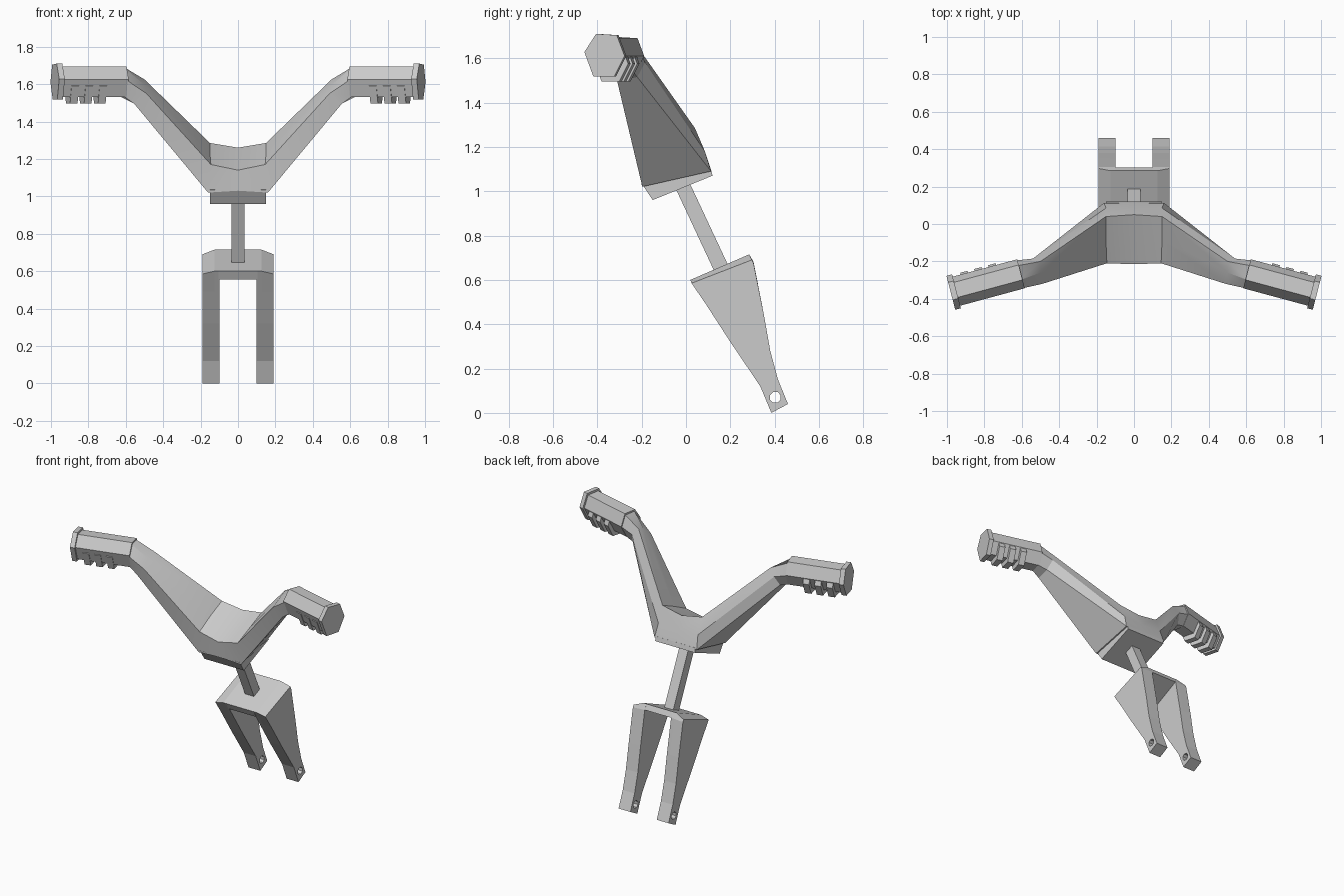
import bpy, bmesh, math

if "Cube" in bpy.data.objects:
    bpy.data.objects.remove(bpy.data.objects["Cube"])


def loft(name, rings, cap_start=True, cap_end=True, mirror=False, smooth=False):
    """Skin a list of equal-length rings into one object."""
    bm = bmesh.new()
    vs = [[bm.verts.new(p) for p in r] for r in rings]
    n = len(rings[0])
    for a, b in zip(vs, vs[1:]):
        for i in range(n):
            j = (i + 1) % n
            bm.faces.new((a[i], a[j], b[j], b[i]))
    if cap_start:
        bm.faces.new(vs[0][::-1])
    if cap_end:
        bm.faces.new(vs[-1])
    bmesh.ops.recalc_face_normals(bm, faces=bm.faces)
    mesh = bpy.data.meshes.new(name)
    bm.to_mesh(mesh)
    bm.free()
    ob = bpy.data.objects.new(name, mesh)
    bpy.context.collection.objects.link(ob)
    if smooth:
        bpy.ops.object.select_all(action='DESELECT')
        ob.select_set(True)
        bpy.context.view_layer.objects.active = ob
        bpy.ops.object.shade_smooth_by_angle(angle=math.radians(25))
    if mirror:
        ob.modifiers.new("mirror", 'MIRROR').use_axis[0] = True
    return ob


# Grip cross-section: back, top back, top front, front, bottom front, bottom back
HEX = [(.075, 0), (.045, .08), (-.035, .085), (-.08, .015), (-.045, -.08), (.035, -.08)]


def grip_ring(x, scale=1.0, dy=0.0, dz=0.0):
    cy = -.265 - (x - .61) * .27
    return [(x + .26 * y * scale, cy + y * scale + dy, 1.61 + z * scale + dz)
            for y, z in HEX]


# Handlebar, right half mirrored
center = [(0, .085, 1.17), (0, .05, 1.26), (0, -.08, 1.20),
          (0, -.215, 1.14), (0, -.20, 1.03), (0, .115, 1.09)]
shoulder = [(.15, .085, 1.18), (.15, .04, 1.285), (.15, -.085, 1.23),
            (.145, -.21, 1.17), (.16, -.197, 1.02), (.16, .113, 1.09)]
elbow = [(.54, -.185, 1.58), (.50, -.20, 1.625), (.50, -.26, 1.595),
         (.49, -.32, 1.55), (.555, -.31, 1.495), (.56, -.22, 1.515)]
loft("handlebar", [center, shoulder, elbow, grip_ring(.62, .96)],
     cap_start=False, mirror=True, smooth=True)

# Clamp plate under the handlebar
loft("clamp_plate", [
    [(-.15, -.20, 1.035), (.15, -.20, 1.035), (.15, .112, 1.10), (-.15, .112, 1.10)],
    [(-.15, -.15, .96), (.15, -.15, .96), (.15, .12, 1.07), (-.15, .12, 1.07)]])

# Grips, end caps and finger ribs
loft("grip", [grip_ring(.605), grip_ring(.96)], mirror=True)
loft("grip_end", [grip_ring(.95, 1.17), grip_ring(.98, 1.17)], mirror=True)
for i in range(3):
    x = .72 + i * .075
    loft("finger_rib", [grip_ring(x, 1, .01, -.035), grip_ring(x + .04, 1, .01, -.035)],
         mirror=True)


# Square steering stem
def stem_ring(y, z, r=.034):
    c, s = math.cos(math.radians(24)), math.sin(math.radians(24))
    return [(a * r, y + b * r * c, z + b * r * s)
            for a, b in ((-1, -1), (1, -1), (1, 1), (-1, 1))]


loft("stem", [stem_ring(.16, .65), stem_ring(-.02, 1.035)])

# Fork legs: side profile, outer top edge chamfered
side = [(.35, .45), (.38, .28), (.415, .15), (.46, .04), (.385, 0),
        (.335, .12), (.20, .32), (.09, .49)]
full = [(.02, .60), (.285, .715), (.305, .68)] + side
chamfer = [(.025, .585), (.297, .69), (.305, .675)] + side
legs = loft("fork_legs", [[(x, y, z) for y, z in prof]
                          for x, prof in ((.10, full), (.125, full), (.19, chamfer))],
            mirror=True)

# Axle hole cut through both legs
hole = [(.403 + .026 * math.cos(a), .07 + .026 * math.sin(a))
        for a in (math.radians(22 + 45 * k) for k in range(8))]
cutter = loft("axle_cutter", [[(x, y, z) for y, z in hole] for x in (-.4, .4)])
cutter.hide_render = True
cutter.hide_viewport = True
cutter.display_type = 'WIRE'
cut = legs.modifiers.new("axle_hole", 'BOOLEAN')
cut.operation = 'DIFFERENCE'
cut.object = cutter

# Thin crown bridging the legs
crown = [(.02, .60), (.285, .715), (.303, .68), (.045, .555)]
loft("fork_crown", [[(x, y, z) for y, z in crown] for x in (-.105, .105)])
